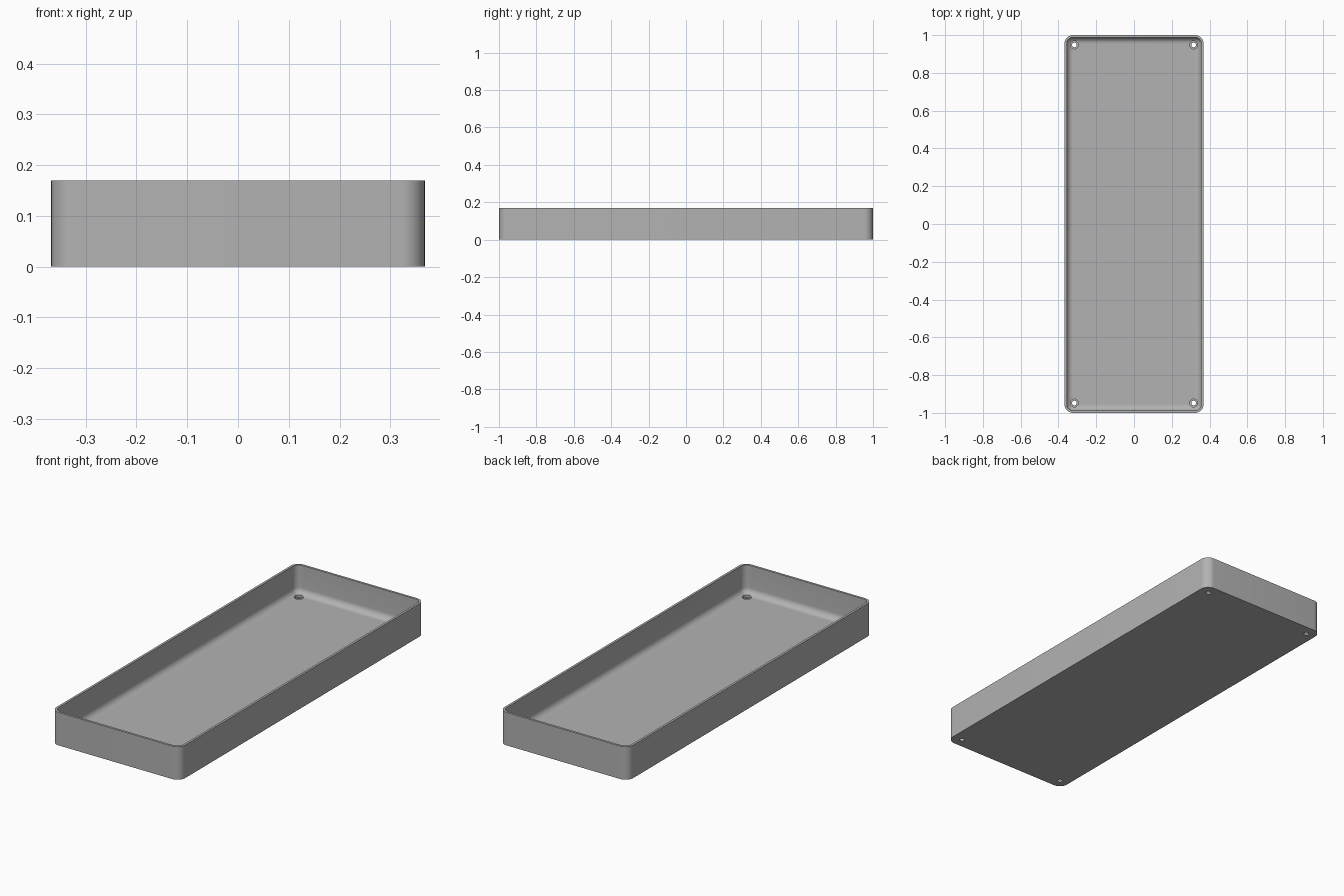
import bpy, bmesh, math

cube = bpy.data.objects.get("Cube")
if cube:
    bpy.data.objects.remove(cube)

HALF_X, HALF_Y, HEIGHT = 0.368, 1.0, 0.17
CORNER, WALL, FLOOR, FILLET = 0.045, 0.012, 0.023, 0.032
HOLE_X, HOLE_Y = 0.316, 0.948

grey = bpy.data.materials.new("light grey")
grey.use_nodes = True
colour = (0.45, 0.45, 0.45, 1)
grey.diffuse_color = colour
grey.node_tree.nodes["Principled BSDF"].inputs["Base Color"].default_value = colour


def ring(bm, inset, z, steps=10):
    """Rounded rectangle of vertices, moved inwards by inset."""
    radius = CORNER - inset
    cx, cy = HALF_X - CORNER, HALF_Y - CORNER
    verts = []
    for quarter, (sx, sy) in enumerate([(1, 1), (-1, 1), (-1, -1), (1, -1)]):
        for i in range(steps + 1):
            a = math.pi / 2 * (quarter + i / steps)
            verts.append(bm.verts.new((sx * cx + radius * math.cos(a),
                                       sy * cy + radius * math.sin(a), z)))
    return verts


def finish(name, bm):
    bmesh.ops.recalc_face_normals(bm, faces=bm.faces)
    mesh = bpy.data.meshes.new(name)
    bm.to_mesh(mesh)
    bm.free()
    obj = bpy.data.objects.new(name, mesh)
    bpy.context.collection.objects.link(obj)
    mesh.materials.append(grey)
    return obj


# Tray: outer wall, rim, inner wall and the rounded foot of the inner wall
profile = [(0, 0), (0, HEIGHT), (WALL, HEIGHT)]
for i in range(9):
    a = math.pi / 2 * i / 8
    profile.append((WALL + FILLET * (1 - math.cos(a)),
                    FLOOR + FILLET * (1 - math.sin(a))))
bm = bmesh.new()
rings = [ring(bm, *point) for point in profile]
for low, high in zip(rings, rings[1:]):
    for i in range(len(low)):
        j = (i + 1) % len(low)
        bm.faces.new((low[i], low[j], high[j], high[i]))
bm.faces.new(rings[0])
bm.faces.new(rings[-1])
tray = finish("tray", bm)

# Stepped screw holes: narrow below, wide above
steps = [(0.0125, -0.02), (0.0125, 0.012), (0.021, 0.012), (0.021, 0.08)]
bm = bmesh.new()
for sx in (-1, 1):
    for sy in (-1, 1):
        loops = []
        for radius, z in steps:
            loops.append([bm.verts.new((sx * HOLE_X + radius * math.cos(k * math.tau / 32),
                                        sy * HOLE_Y + radius * math.sin(k * math.tau / 32), z))
                          for k in range(32)])
        for low, high in zip(loops, loops[1:]):
            for i in range(32):
                j = (i + 1) % 32
                bm.faces.new((low[i], low[j], high[j], high[i]))
        bm.faces.new(loops[0])
        bm.faces.new(loops[-1])
cutter = finish("screw_hole_cutter", bm)
cutter.hide_render = True

cut = tray.modifiers.new("screw holes", "BOOLEAN")
cut.operation = "DIFFERENCE"
cut.solver = "EXACT"
cut.object = cutter
bpy.ops.object.select_all(action="DESELECT")
bpy.context.view_layer.objects.active = tray
tray.select_set(True)
bpy.ops.object.modifier_apply(modifier=cut.name)
bpy.data.objects.remove(cutter)
bpy.ops.object.shade_smooth_by_angle(angle=math.radians(30))
